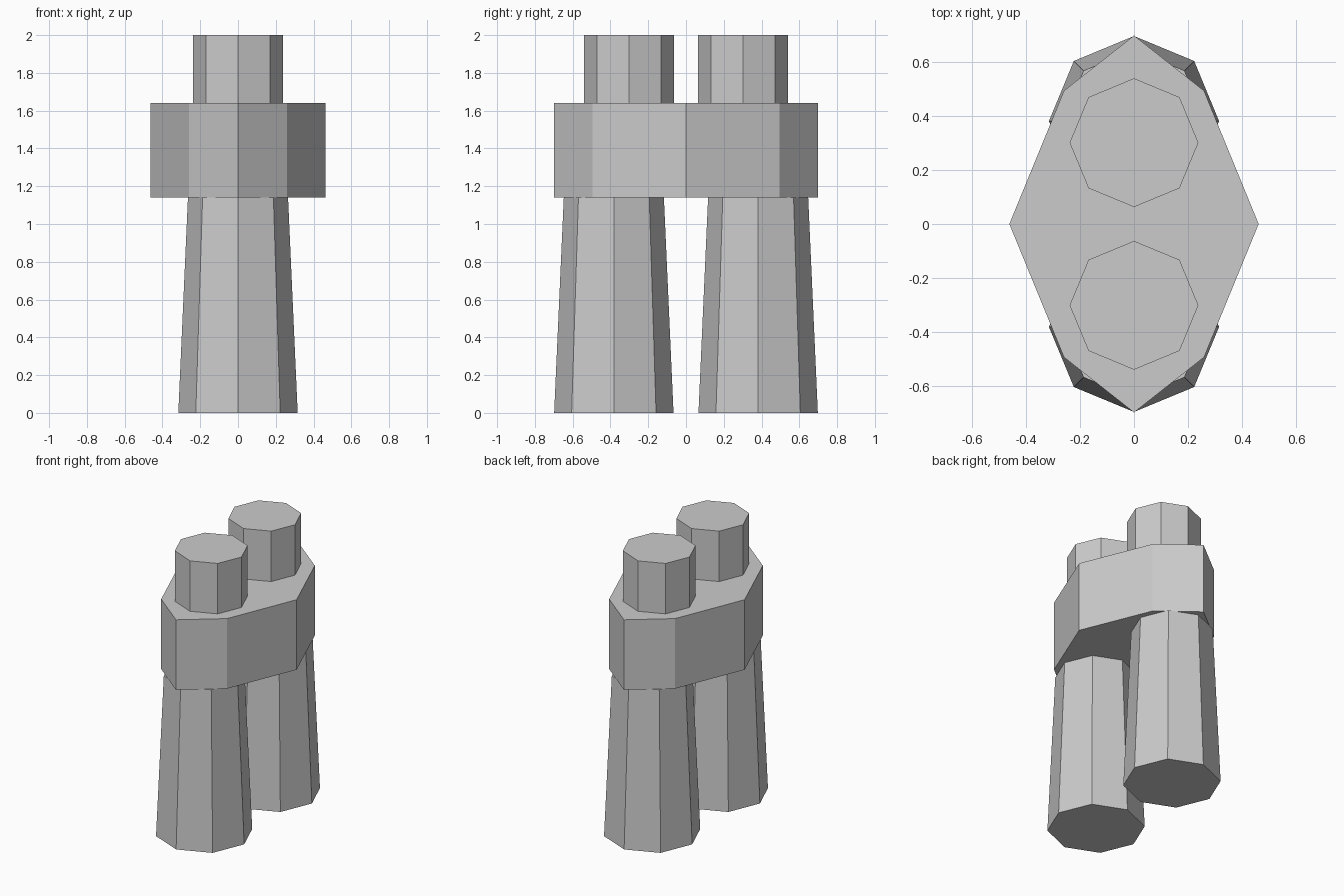
import bpy
from math import cos, sin, tau

cube = bpy.data.objects.get("Cube")
if cube:
    bpy.data.objects.remove(cube, do_unlink=True)

# Single grey finish
grey = bpy.data.materials.new("grey")
grey.use_nodes = True
colour = (0.6, 0.6, 0.6, 1)
grey.diffuse_color = colour
grey.node_tree.nodes["Principled BSDF"].inputs["Base Color"].default_value = colour


def octagon(rx, ry):
    """Eight corners with points on both axes."""
    return [(rx * cos(i * tau / 8), ry * sin(i * tau / 8)) for i in range(8)]


def loft(name, bottom, top, z0, z1, y=0):
    """Closed solid between two outlines with the same number of corners."""
    n = len(bottom)
    verts = [(px, py, z0) for px, py in bottom] + [(px, py, z1) for px, py in top]
    faces = [(i, (i + 1) % n, n + (i + 1) % n, n + i) for i in range(n)]
    faces += [tuple(reversed(range(n))), tuple(range(n, 2 * n))]
    mesh = bpy.data.meshes.new(name)
    mesh.from_pydata(verts, [], faces)
    mesh.materials.append(grey)
    obj = bpy.data.objects.new(name, mesh)
    obj.location.y = y
    bpy.context.collection.objects.link(obj)
    return obj


# Bridge body: stretched eight-sided block
outline = [(0.463, 0), (0.26, 0.495), (0, 0.7), (-0.26, 0.495),
           (-0.463, 0), (-0.26, -0.495), (0, -0.7), (0.26, -0.495)]
loft("bridge_body", outline, outline, 1.14, 1.64)

# Front and back pair of tapered barrels and eyepieces
for side, s in (("front", -1), ("back", 1)):
    loft(side + "_barrel", octagon(0.316, 0.316), octagon(0.265, 0.265),
         0, 1.14, s * 0.382)
    loft(side + "_eyepiece", octagon(0.239, 0.239), octagon(0.239, 0.239),
         1.6, 2, s * 0.302)
